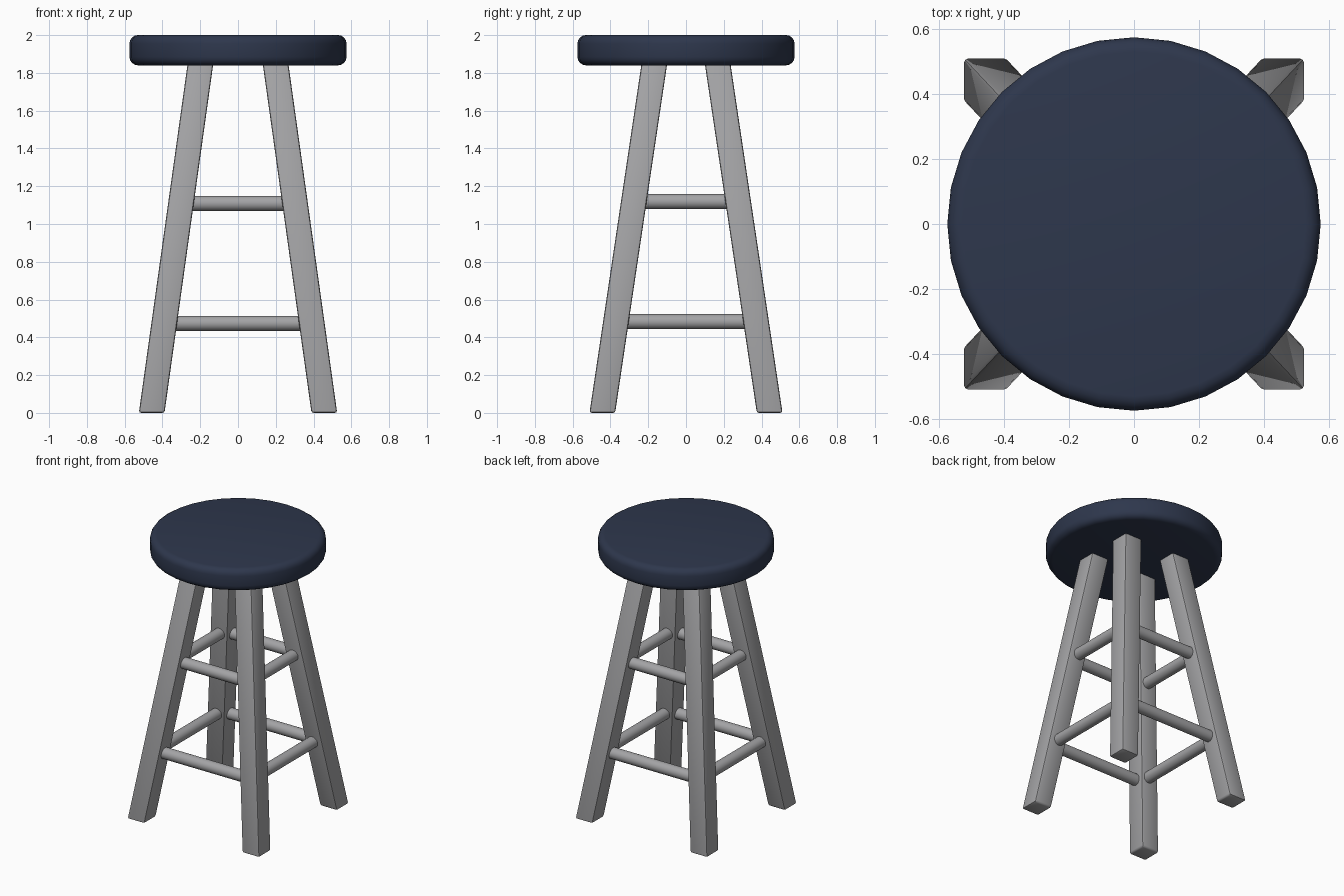
import bpy, bmesh, math
from mathutils import Matrix, Vector

if "Cube" in bpy.data.objects:
    bpy.data.objects.remove(bpy.data.objects["Cube"])


def material(name, rgb):
    m = bpy.data.materials.new(name)
    m.diffuse_color = (*rgb, 1)
    m.use_nodes = True
    m.node_tree.nodes["Principled BSDF"].inputs["Base Color"].default_value = m.diffuse_color
    return m


navy = material("navy seat", (0.027, 0.038, 0.073))
grey = material("grey wood", (0.37, 0.37, 0.38))


def finish(bm, name, mat, bevel=0, segments=1, angle=40):
    me = bpy.data.meshes.new(name)
    bm.to_mesh(me)
    bm.free()
    ob = bpy.data.objects.new(name, me)
    bpy.context.collection.objects.link(ob)
    me.materials.append(mat)
    bpy.ops.object.select_all(action='DESELECT')
    ob.select_set(True)
    bpy.context.view_layer.objects.active = ob
    if bevel:
        mod = ob.modifiers.new("rounded edges", 'BEVEL')
        mod.width = bevel
        mod.segments = segments
        mod.limit_method = 'ANGLE'
        mod.angle_limit = math.radians(30)
        bpy.ops.object.modifier_apply(modifier=mod.name)
    bpy.ops.object.shade_smooth_by_angle(angle=math.radians(angle))
    return ob


# Round cushion seat
bm = bmesh.new()
bmesh.ops.create_cone(bm, cap_ends=True, segments=32, radius1=0.575, radius2=0.575,
                      depth=0.16, matrix=Matrix.Translation((0, 0, 1.92)))
finish(bm, "seat", navy, 0.045, 4)


def leg_centre(z):
    """Leg axis offsets in x and y at height z."""
    return 0.457 - 0.1397 * z, 0.443 - 0.149 * z


# Splayed square legs
LEG_TOP = 1.87
for sx, side in ((-1, "left"), (1, "right")):
    for sy, end in ((-1, "front"), (1, "back")):
        bm = bmesh.new()
        bmesh.ops.create_cube(bm, size=1)
        for v in bm.verts:
            z = (v.co.z + 0.5) * LEG_TOP
            cx, cy = leg_centre(z)
            v.co = Vector((sx * cx + v.co.x * 0.136, sy * cy + v.co.y * 0.136, z))
        finish(bm, f"{end}_{side}_leg", grey, 0.012, 2)


# Round rungs, the side pairs slightly higher than the front and back pairs
def rung(name, z, along_x, sign):
    cx, cy = leg_centre(z)
    cx -= 0.008
    length = 2 * (cx if along_x else cy) - 0.06
    place = Matrix.Translation((0, sign * cy, z) if along_x else (sign * cx, 0, z))
    turn = Matrix.Rotation(math.pi / 2, 4, 'Y' if along_x else 'X')
    bm = bmesh.new()
    bmesh.ops.create_cone(bm, cap_ends=True, segments=24, radius1=0.04, radius2=0.04,
                          depth=length, matrix=place @ turn)
    finish(bm, name, grey)


for level, zx, zy in (("lower", 0.474, 0.483), ("upper", 1.109, 1.119)):
    rung(f"{level}_front_rung", zx, True, -1)
    rung(f"{level}_back_rung", zx, True, 1)
    rung(f"{level}_left_rung", zy, False, -1)
    rung(f"{level}_right_rung", zy, False, 1)
